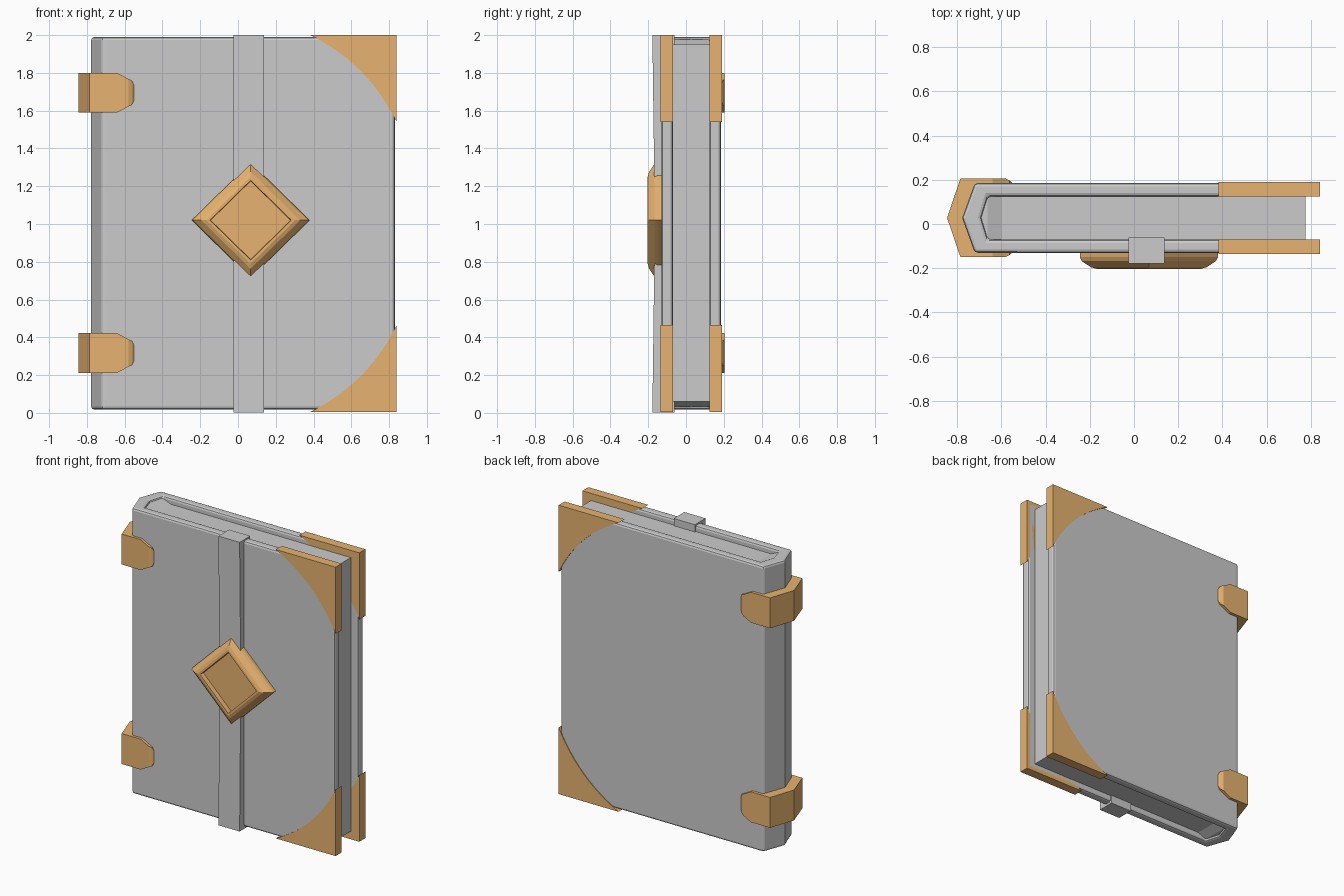
import bpy, bmesh, math
from mathutils import Vector

if "Cube" in bpy.data.objects:
    bpy.data.objects.remove(bpy.data.objects["Cube"])

brass = bpy.data.materials.new("brass")
brass.diffuse_color = (0.80, 0.45, 0.16, 1)
brass.use_nodes = True
brass.node_tree.nodes["Principled BSDF"].inputs["Base Color"].default_value = brass.diffuse_color


def finish(name, bm, mat=None):
    bmesh.ops.recalc_face_normals(bm, faces=bm.faces)
    me = bpy.data.meshes.new(name)
    bm.to_mesh(me)
    bm.free()
    ob = bpy.data.objects.new(name, me)
    bpy.context.collection.objects.link(ob)
    if mat:
        me.materials.append(mat)
    return ob


def loft(name, rings, mat=None):
    """Skin a list of equal-length vertex rings and cap both ends."""
    bm = bmesh.new()
    vs = [[bm.verts.new(p) for p in r] for r in rings]
    n = len(vs[0])
    for a, b in zip(vs, vs[1:]):
        for i in range(n):
            j = (i + 1) % n
            bm.faces.new((a[i], a[j], b[j], b[i]))
    bm.faces.new(vs[0])
    bm.faces.new(vs[-1])
    return finish(name, bm, mat)


# Cover: C-shaped profile with a pointed spine, extruded upward and bevelled
profile = [(0.83, -0.13), (-0.72, -0.13), (-0.777, 0.028), (-0.72, 0.185),
           (0.83, 0.185), (0.83, 0.125), (-0.66, 0.125), (-0.69, 0.028),
           (-0.66, -0.07), (0.83, -0.07)]
cover = loft("cover", [[(x, y, z) for x, y in profile] for z in (0.018, 1.99)])
bev = cover.modifiers.new("bevel", "BEVEL")
bev.width = 0.015
bev.segments = 2
bev.limit_method = "ANGLE"
bev.angle_limit = math.radians(45)

# Page block, recessed from the cover edges
block = [(-0.6, -0.072), (0.775, -0.072), (0.775, 0.127), (-0.6, 0.127)]
loft("pages", [[(x, y, z) for x, y in block] for z in (0.06, 1.95)])

# Sloped filler between the pages and the spine
bm = bmesh.new()
for s in (-1, 1):
    for x, y, h in [(-0.6, -0.072, 0.945), (-0.6, 0.127, 0.945),
                    (-0.662, -0.072, 0.972), (-0.662, 0.127, 0.972),
                    (-0.692, 0.028, 0.972)]:
        bm.verts.new((x, y, 1.005 + s * h))
bmesh.ops.convex_hull(bm, input=bm.verts)
bmesh.ops.dissolve_limit(bm, angle_limit=0.02, verts=bm.verts, edges=bm.edges)
finish("spine_filler", bm)

# Four corner guards with a concave inner edge
A, B, SAG, N = Vector((0.383, 2.0)), Vector((0.84, 1.54)), 0.055, 12
outward = Vector((1, 1)).normalized()
edge = [A.lerp(B, i / N) + outward * SAG * (1 - (2 * i / N - 1) ** 2)
        for i in range(N + 1)]
guard = [(p.x, p.y) for p in edge] + [(0.84, 2.0)]
for side, y0, y1 in (("front", -0.135, -0.07), ("back", 0.124, 0.19)):
    for level in ("upper", "lower"):
        pts = [(x, z if level == "upper" else 2.005 - z) for x, z in guard]
        loft(f"{level}_{side}_corner_guard",
             [[(x, y, z) for x, z in pts] for y in (y0, y1)], brass)

# Two spine clasps: (x, outer y, inner y, half height) stations mirrored about the spine
half = [(-0.55, 0.158, 0.150, 0.04), (-0.562, 0.168, 0.150, 0.065),
        (-0.58, 0.177, 0.150, 0.073), (-0.64, 0.177, 0.150, 0.105),
        (-0.785, 0.177, 0.150, 0.105)]
stations = ([(x, o, x if x > -0.7 else -0.715, i, h) for x, o, i, h in half]
            + [(-0.845, 0, -0.77, 0, 0.105)]
            + [(x, -o, x if x > -0.7 else -0.715, -i, h)
               for x, o, i, h in reversed(half)])
for name, zc in (("upper_spine_clasp", 1.695), ("lower_spine_clasp", 0.317)):
    loft(name, [[(x, 0.028 + o, zc - h), (x, 0.028 + o, zc + h),
                 (xi, 0.028 + i, zc + h), (xi, 0.028 + i, zc - h)]
                for x, o, xi, i, h in stations], brass)

# Strap around the front cover, drawn in slightly at the middle
loft("strap", [[(-0.025, y, z), (0.137, y, z), (0.137, -0.062, z), (-0.025, -0.062, z)]
               for z, y in ((0.003, -0.178), (1.02, -0.165), (2.0, -0.178))])

# Diamond buckle: stacked square rings with a recessed centre panel
rings = [(0.312, -0.125), (0.312, -0.15), (0.303, -0.168), (0.262, -0.195),
         (0.235, -0.203), (0.215, -0.203), (0.212, -0.17)]
loft("diamond_buckle",
     [[(0.067 + r * math.cos(k * math.pi / 2), y, 1.02 + r * 0.98 * math.sin(k * math.pi / 2))
       for k in range(4)] for r, y in rings], brass)
